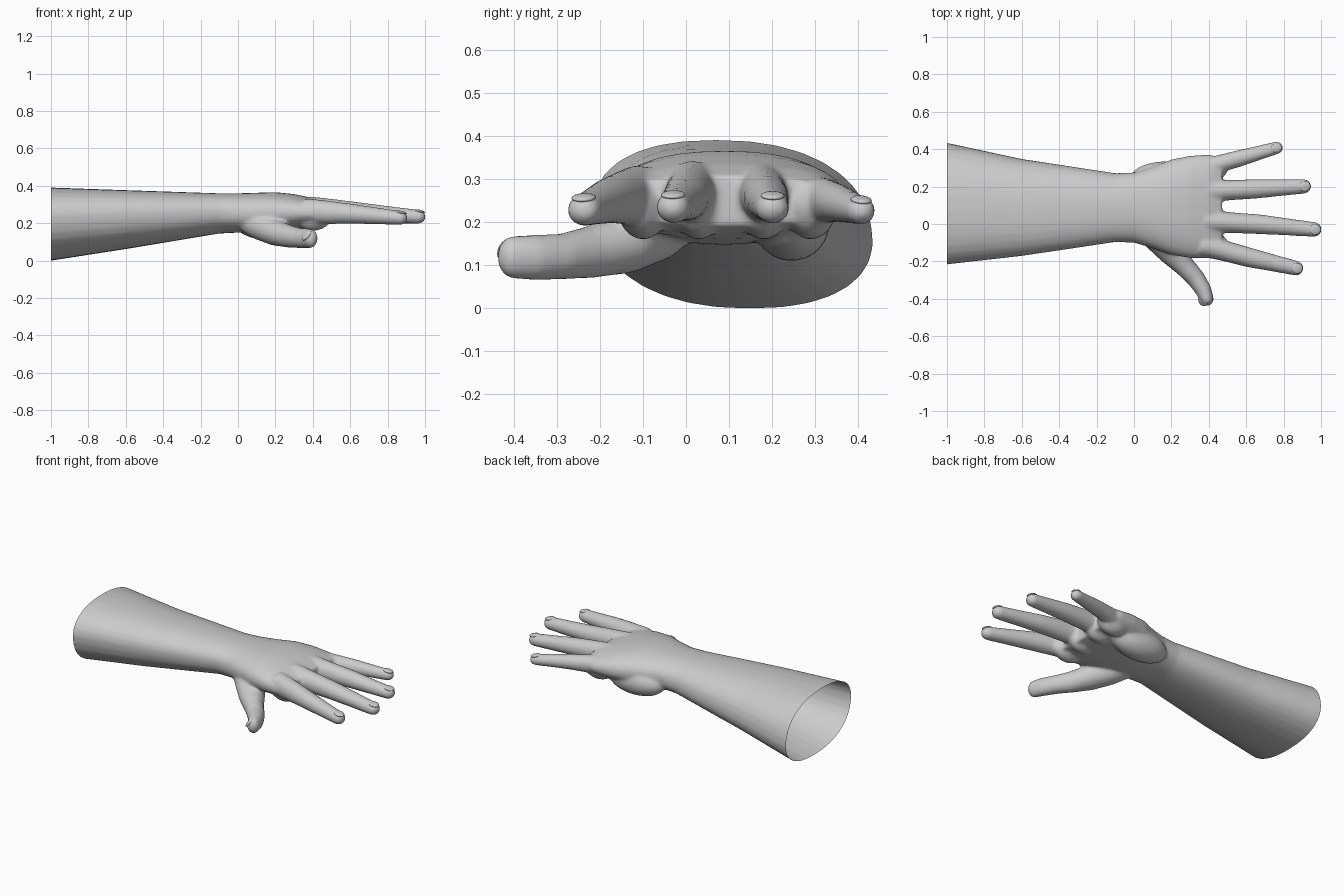
import bpy, bmesh, math
from mathutils import Vector, Matrix

if "Cube" in bpy.data.objects:
    bpy.data.objects.remove(bpy.data.objects["Cube"])

N = 32
bm = bmesh.new()


def loft(rings):
    """Closed skin over a list of rings with equal point counts."""
    vs = [[bm.verts.new(p) for p in r] for r in rings]
    for a, b in zip(vs, vs[1:]):
        for i in range(len(a)):
            j = (i + 1) % len(a)
            bm.faces.new((a[i], a[j], b[j], b[i]))
    bm.faces.new(vs[0][::-1])
    bm.faces.new(vs[-1])


def section(x, y0, y1, z0, z1, skew=0.0, n=2.3):
    """Rounded oval cross-section across the arm."""
    ring = []
    for i in range(N):
        a = 2 * math.pi * i / N
        c, s = math.cos(a), math.sin(a)
        u = math.copysign(abs(c) ** (2 / n), c)
        v = math.copysign(abs(s) ** (2 / n), s)
        ring.append(Vector((x, (y0 + y1) / 2 + u * (y1 - y0) / 2 - skew * v,
                            (z0 + z1) / 2 + v * (z1 - z0) / 2)))
    return ring


def digit(path, up=Vector((0, 0, 1))):
    """Finger along (x, y, z, half width, half height) with a domed tip."""
    pts = [(Vector(p[:3]), p[3], p[4]) for p in path]
    d = (pts[-1][0] - pts[-2][0]).normalized()
    tip, w, h = pts.pop()
    base = tip - d * w
    for k in range(6):
        a = math.radians(k * 16.5)
        pts.append((base + d * w * math.sin(a), w * math.cos(a), h * math.cos(a)))
    rings = []
    for i, (c, rw, rh) in enumerate(pts):
        t = (pts[min(i + 1, len(pts) - 1)][0] - pts[max(i - 1, 0)][0]).normalized()
        side = up.cross(t).normalized()
        top = t.cross(side)
        rings.append([c + side * rw * math.cos(2 * math.pi * j / N)
                      + top * rh * math.sin(2 * math.pi * j / N) for j in range(N)])
    loft(rings)
    return tip, d, w, h


def lump(c, s):
    bmesh.ops.create_uvsphere(bm, u_segments=24, v_segments=16, radius=1,
                              matrix=Matrix.Translation(c) @ Matrix.Diagonal((*s, 1)))


# forearm, wrist and palm
loft([section(*s) for s in (
    (-1.15, -.225, .460, -.025, .395, .04),
    (-1.0, -.212, .430, .0, .391, .04),
    (-.6, -.168, .345, .062, .377, .03),
    (-.1, -.096, .271, .145, .360, .01),
    (0, -.10, .275, .150, .360),
    (.1, -.13, .305, .148, .363),
    (.2, -.165, .345, .155, .366),
    (.3, -.182, .365, .162, .356),
    (.4, -.185, .372, .175, .335),
    (.47, -.165, .355, .190, .308))])

# heel of the hand and finger pads
lump((.17, .245, .2), (.19, .09, .09))
for y in (-.10, .03, .18, .29):
    lump((.40, y, .235), (.10, .06, .075))

# four fingers: base, middle joint, tip
fingers = [
    ((.36, -.11, .265), (.62, -.18, .25), (.905, -.245, .225), .055),
    ((.38, .015, .275), (.68, -.002, .255), (1.003, -.033, .232), .055),
    ((.38, .175, .270), (.66, .188, .255), (.947, .203, .230), .054),
    ((.34, .290, .255), (.56, .350, .245), (.795, .416, .224), .047)]
tips = []
for a, b, c, r in fingers:
    A, B, C = Vector(a), Vector(b), Vector(c)
    path = [(*A, r * 1.12, r * 1.25), (*A.lerp(B, .5), r, r * 1.12),
            (*B, r * .95, r * .95), (*B.lerp(C, .45), r * .82, r * .8),
            (*C, r * .72, r * .68)]
    tips.append((*digit(path), Vector((0, 0, 1))))

# thumb
thumb = digit([(.04, -.01, .215, .06, .06), (.12, -.07, .185, .075, .075),
               (.20, -.145, .150, .075, .07), (.27, -.225, .130, .056, .06),
               (.33, -.29, .120, .05, .053), (.372, -.355, .118, .044, .053),
               (.402, -.436, .120, .037, .05)])
tips.append((thumb[0], thumb[1], thumb[3], thumb[2], Vector((-.7, -.3, .6))))

bmesh.ops.recalc_face_normals(bm, faces=bm.faces)
me = bpy.data.meshes.new("arm_and_hand")
bm.to_mesh(me)
bm.free()
arm = bpy.data.objects.new("arm_and_hand", me)
bpy.context.collection.objects.link(arm)
bpy.context.view_layer.objects.active = arm
arm.select_set(True)

# fuse the parts into one skin
m = arm.modifiers.new("fuse", 'REMESH')
m.mode = 'VOXEL'
m.voxel_size = .009
m = arm.modifiers.new("soften", 'SMOOTH')
m.factor = .5
m.iterations = 7
m = arm.modifiers.new("reduce", 'DECIMATE')
m.ratio = .2
for m in list(arm.modifiers):
    bpy.ops.object.modifier_apply(modifier=m.name)

# open, hollow elbow end
bm = bmesh.new()
bm.from_mesh(arm.data)
bmesh.ops.bisect_plane(bm, geom=bm.verts[:] + bm.edges[:] + bm.faces[:],
                       plane_co=(-1, 0, 0), plane_no=(1, 0, 0), clear_inner=True)
bm.to_mesh(arm.data)
bm.free()
bpy.ops.object.shade_smooth()

# nails
for i, (tip, d, w, h, up) in enumerate(tips):
    side = up.cross(d).normalized()
    top = d.cross(side)
    rot = Matrix((d, side, top)).transposed().to_4x4()
    pos = tip - d * .036 + top * (h * .78)
    bm = bmesh.new()
    bmesh.ops.create_uvsphere(bm, u_segments=20, v_segments=10, radius=1,
                              matrix=Matrix.Translation(pos) @ rot
                              @ Matrix.Rotation(.12, 4, 'Y')
                              @ Matrix.Diagonal((.031, w * .72, .009, 1)))
    nm = bpy.data.meshes.new("nail")
    bm.to_mesh(nm)
    bm.free()
    nm.shade_smooth()
    nail = bpy.data.objects.new("thumb_nail" if i == 4 else f"finger_nail_{i + 1}", nm)
    bpy.context.collection.objects.link(nail)
